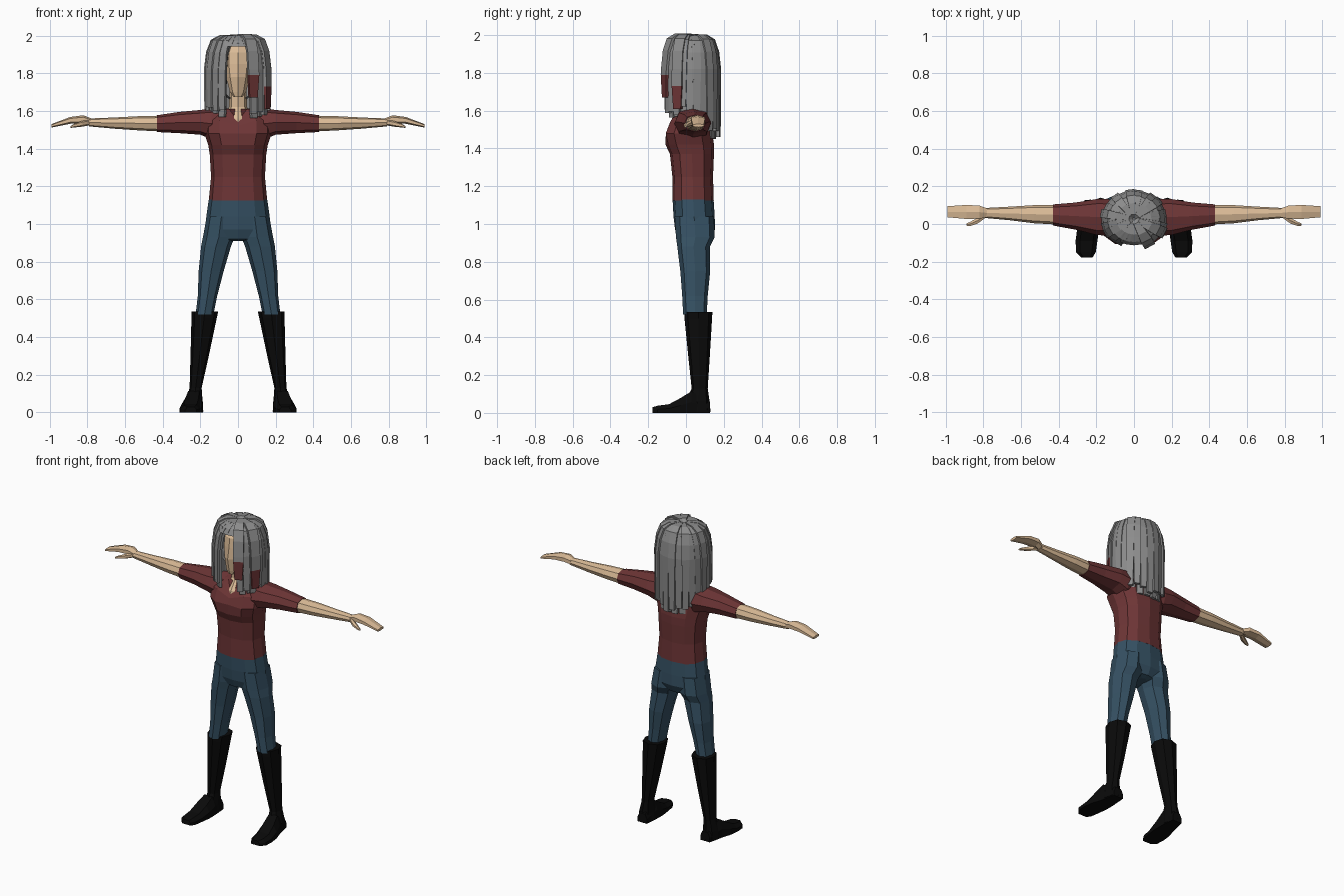
import bpy, bmesh, math, random
from mathutils import Vector

if "Cube" in bpy.data.objects:
    bpy.data.objects.remove(bpy.data.objects["Cube"])

random.seed(4)


def material(name, rgb):
    m = bpy.data.materials.new(name)
    m.diffuse_color = (*rgb, 1)
    m.use_nodes = True
    m.node_tree.nodes["Principled BSDF"].inputs["Base Color"].default_value = m.diffuse_color
    return m


SKIN = material("skin", (0.71, 0.50, 0.31))
RED = material("shirt_red", (0.155, 0.036, 0.037))
BLUE = material("denim_blue", (0.036, 0.082, 0.125))
BLACK = material("boot_black", (0.003, 0.003, 0.003))
GREY = material("hair_grey", (0.26, 0.26, 0.26))


def skin_rings(bm, rings):
    """Bridge equal-sized point rings and cap both ends."""
    vs = [[bm.verts.new(p) for p in r] for r in rings]
    n = len(vs[0])
    faces = [bm.faces.new((a[i], a[(i + 1) % n], b[(i + 1) % n], b[i]))
             for a, b in zip(vs, vs[1:]) for i in range(n)]
    return faces + [bm.faces.new(vs[0][::-1]), bm.faces.new(vs[-1])]


def finish(name, bm, *mats):
    bmesh.ops.recalc_face_normals(bm, faces=bm.faces)
    me = bpy.data.meshes.new(name)
    bm.to_mesh(me)
    bm.free()
    for m in mats:
        me.materials.append(m)
    ob = bpy.data.objects.new(name, me)
    bpy.context.collection.objects.link(ob)
    return ob


def ring(lo0, hi0, lo1, hi1, n, power=0.85):
    """Rounded n-sided section between two extents; first point at the low side of axis 1."""
    pts = []
    for i in range(n):
        a = 2 * math.pi * i / n
        s, c = math.sin(a), -math.cos(a)
        s, c = (math.copysign(abs(v) ** power, v) if abs(v) > 1e-6 else 0 for v in (s, c))
        pts.append(((lo0 + hi0) / 2 + s * (hi0 - lo0) / 2, (lo1 + hi1) / 2 + c * (hi1 - lo1) / 2))
    return pts


def upright(name, rows, n, mat, side=1, shape=None):
    """Loft of rows (z, x0, x1, y0, y1)."""
    bm = bmesh.new()
    rings = [[Vector((side * x, y, z)) for x, y in ring(x0, x1, y0, y1, n)]
             for z, x0, x1, y0, y1 in rows]
    if shape:
        shape(rings)
    skin_rings(bm, rings)
    return finish(name, bm, mat)


def sideways(name, rows, n, mat, side):
    """Loft of rows (x, y0, y1, z0, z1)."""
    bm = bmesh.new()
    skin_rings(bm, [[(side * x, y, z) for y, z in ring(y0, y1, z0, z1, n)]
                    for x, y0, y1, z0, z1 in rows])
    return finish(name, bm, mat)


# Shirt body with a V neckline and a dip between the breasts
def neckline(rings):
    rings[-1][0].z = 1.545
    rings[-1][0].y = -0.075
    rings[-2][0].z -= 0.03
    rings[4][0].y += 0.02


upright("shirt_body", [
    (1.125, -.155, .155, -.072, .147), (1.25, -.143, .143, -.072, .143),
    (1.37, -.150, .150, -.085, .148), (1.42, -.158, .158, -.108, .148),
    (1.48, -.178, .178, -.122, .14), (1.55, -.175, .175, -.092, .135),
    (1.61, -.085, .085, -.04, .11)], 12, RED, shape=neckline)

# Neck and upper chest
upright("neck", [(1.50, -.08, .08, -.085, .08), (1.56, -.07, .07, -.074, .09),
                 (1.62, -.048, .048, -.03, .085), (1.72, -.045, .045, -.03, .08)], 8, SKIN)


# Head with a slight nose
def nose(rings):
    rings[2][0].y -= 0.012


upright("head", [
    (1.675, -.025, .025, -.085, -.01), (1.70, -.045, .045, -.092, .05),
    (1.78, -.066, .066, -.096, .10), (1.85, -.076, .076, -.094, .12),
    (1.91, -.074, .074, -.086, .12), (1.96, -.05, .05, -.05, .09)], 10, SKIN, shape=nose)


# Jeans: hips, with a raised crotch
upright("jeans_hips", [
    (1.13, -.155, .155, -.071, .146), (1.04, -.168, .168, -.066, .152),
    (0.97, -.176, .176, -.058, .153), (0.92, -.10, .10, -.04, .13),
    (0.91, -.03, .03, -.015, .10)], 12, BLUE)

for s, tag in ((-1, "right"), (1, "left")):
    upright("jeans_leg_" + tag, [
        (1.04, .01, .166, -.06, .148), (0.93, .018, .186, -.053, .152),
        (0.88, .038, .196, -.046, .126), (0.75, .076, .209, -.03, .128),
        (0.62, .110, .213, -.02, .115), (0.52, .13, .225, -.015, .11)], 8, BLUE, s)

    # Boot shaft and foot
    upright("boot_shaft_" + tag, [
        (0.535, .105, .248, -.01, .14), (0.50, .113, .247, -.008, .138),
        (0.30, .155, .252, .012, .126), (0.13, .193, .257, .03, .115),
        (0.06, .188, .275, .0, .125), (0.005, .184, .28, .0, .13)], 8, BLACK, s)
    bm = bmesh.new()
    skin_rings(bm, [[(s * (c + k * w), y, z) for k, z in
                     ((-1, 0), (1, 0), (1, h * .5), (.6, h), (-.6, h), (-1, h * .5))]
                    for y, c, w, h in ((.128, .228, .034, .06), (.03, .235, .048, .115),
                                       (-.03, .244, .058, .078), (-.09, .252, .058, .046),
                                       (-.15, .255, .052, .038), (-.178, .25, .03, .03))])
    finish("boot_foot_" + tag, bm, BLACK)

    # Sleeve, forearm, hand and thumb
    sideways("sleeve_" + tag, [
        (.05, -.04, .12, 1.49, 1.612), (.14, -.062, .132, 1.45, 1.614),
        (.20, -.058, .132, 1.474, 1.605), (.31, -.03, .114, 1.482, 1.595),
        (.43, -.008, .104, 1.488, 1.577)], 8, RED, s)
    sideways("forearm_" + tag, [
        (.41, -.003, .10, 1.491, 1.575), (.53, .004, .10, 1.497, 1.572),
        (.66, .02, .092, 1.506, 1.565), (.79, .032, .085, 1.518, 1.56)], 8, SKIN, s)
    sideways("hand_" + tag, [
        (.78, .032, .086, 1.52, 1.561), (.82, .024, .102, 1.532, 1.577),
        (.89, .022, .106, 1.532, 1.568), (.99, .032, .098, 1.512, 1.53)], 6, SKIN, s)
    sideways("thumb_" + tag, [
        (.79, .03, .062, 1.523, 1.555), (.83, .0, .036, 1.516, 1.546),
        (.87, -.012, .012, 1.512, 1.532), (.888, -.01, .004, 1.51, 1.52)], 6, SKIN, s)

# Hair cap, open over the face
bm = bmesh.new()
bmesh.ops.create_uvsphere(bm, u_segments=16, v_segments=10, radius=1)
for v in bm.verts:
    v.co = Vector((v.co.x * .145, .03 + v.co.y * .125, 1.82 + v.co.z * .165))
bmesh.ops.delete(bm, context='FACES', geom=[
    f for f in bm.faces if f.calc_center_median().y < -.01 and f.calc_center_median().z < 1.93])
finish("hair_cap", bm, GREY)


# Hair locks: flat tapered strips falling from the crown
def lock(bm, deg, tip, width, scale=1.0, dyed=None):
    a = math.radians(deg)
    out = Vector((math.sin(a), -math.cos(a), 0))
    along = Vector((math.cos(a), math.sin(a), 0))
    prof = [(.10, 1.992, .5), (.50, 1.99, .8), (.78, 1.965, 1), (.93, 1.91, 1), (1.0, 1.82, 1)]
    prof = [p for p in prof if p[1] > tip + .01]
    if dyed:
        prof.append((1.01, dyed, 1))
    prof.append((.99 if tip < 1.8 else .9, tip, .75))
    rings = []
    for r, z, w in prof:
        c = Vector((out.x * .166 * r * scale, .027 + out.y * .144 * r * scale,
                    z - (1 - scale) * .12 * (z > 1.85)))
        e, d = along * width * w / 2, out * .009
        up = Vector((0, 0, .009 if z > 1.95 else 0))
        rings.append([c - e - d - up, c + e - d - up, c + e + d + up, c - e + d + up])
    for f in skin_rings(bm, rings):
        if dyed and f.calc_center_median().z < dyed + .001:
            f.material_index = 1


def tip_height(deg):
    back = (1 - math.cos(math.radians(deg))) / 2
    return 1.60 - .13 * max(0, back - .4) / .6 + random.uniform(-.025, .025)


bm = bmesh.new()
for k in range(22):
    deg = 30 + k * 300 / 21
    lock(bm, deg, tip_height(deg), .046, random.uniform(.97, 1.04))
for k in range(16):
    deg = 36 + k * 288 / 15
    lock(bm, deg, tip_height(deg) - .02, .05, .86)
for deg in (-20, -7, 7, 20):
    lock(bm, deg, 1.942, .05)
finish("hair_locks", bm, GREY)

# Two outer locks with red tips on one side
bm = bmesh.new()
lock(bm, 27, 1.67, .062, 1.07, 1.79)
lock(bm, 62, 1.61, .06, 1.06, 1.73)
finish("dyed_locks", bm, GREY, RED)
